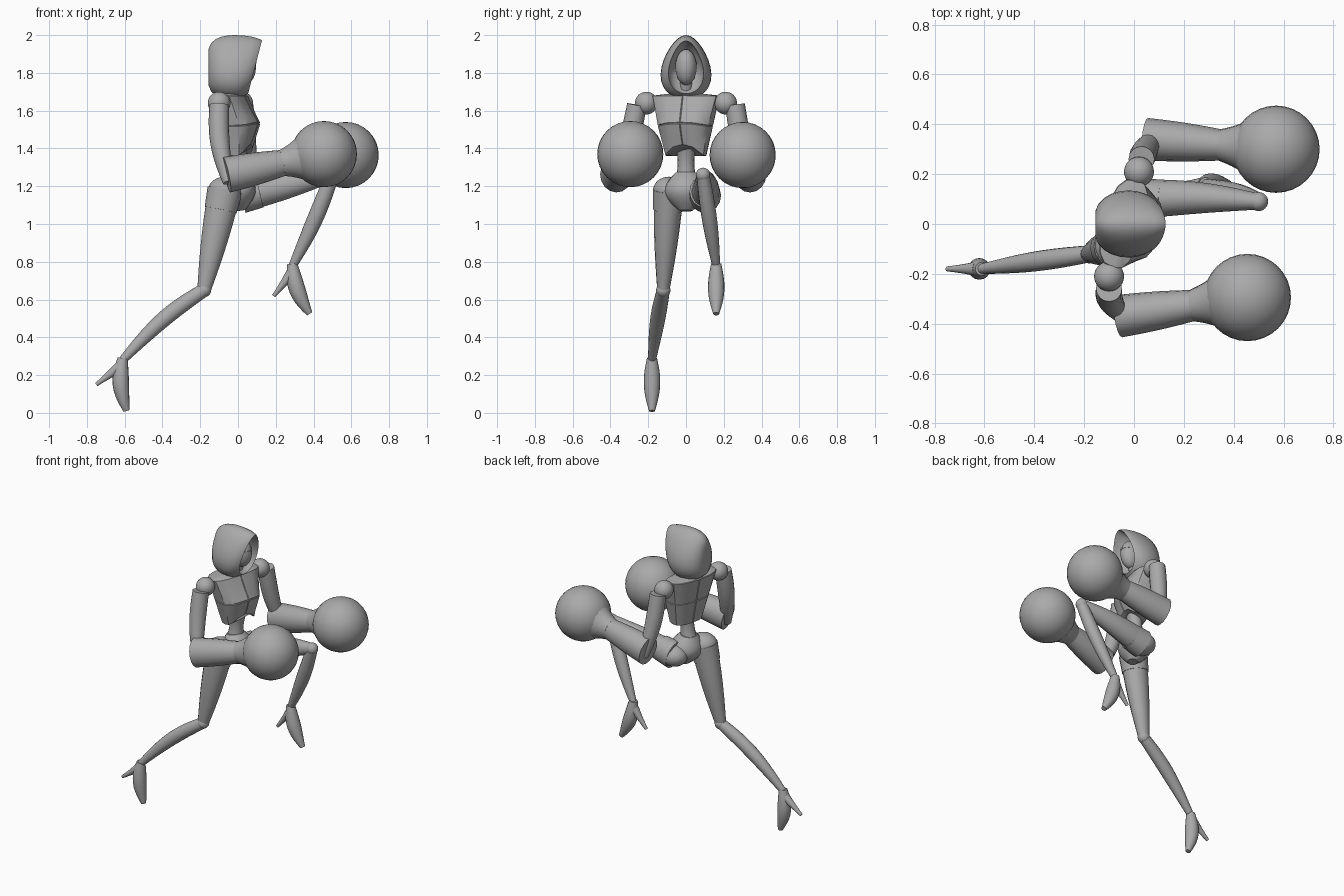
import bpy, bmesh
from math import sin, cos, pi, radians, copysign
from mathutils import Vector, Matrix

default_cube = bpy.data.objects.get("Cube")
if default_cube:
    bpy.data.objects.remove(default_cube, do_unlink=True)

grey = bpy.data.materials.new("plain_grey")
grey.use_nodes = True
grey.diffuse_color = (0.4, 0.4, 0.4, 1)
grey.node_tree.nodes["Principled BSDF"].inputs["Base Color"].default_value = grey.diffuse_color


def finish(name, bm, angle=35):
    """Turn a bmesh into a shaded, coloured object."""
    bmesh.ops.recalc_face_normals(bm, faces=bm.faces[:])
    mesh = bpy.data.meshes.new(name)
    bm.to_mesh(mesh)
    bm.free()
    mesh.materials.append(grey)
    part = bpy.data.objects.new(name, mesh)
    bpy.context.collection.objects.link(part)
    bpy.ops.object.select_all(action='DESELECT')
    part.select_set(True)
    bpy.context.view_layer.objects.active = part
    bpy.ops.object.shade_smooth_by_angle(angle=radians(angle))


def loft(rings):
    """Skin a list of equal rings and cap both ends."""
    bm = bmesh.new()
    loops = [[bm.verts.new(point) for point in ring] for ring in rings]
    count = len(loops[0])
    for lower, upper in zip(loops, loops[1:]):
        for i in range(count):
            j = (i + 1) % count
            bm.faces.new((lower[i], lower[j], upper[j], upper[i]))
    bm.faces.new(loops[0])
    bm.faces.new(loops[-1])
    return bm


def limb(name, start, end, thick, thin, belly=0, bow=(0, 0, 0), flat=1, place=Matrix()):
    """Tapered tube that swells by belly and curves by bow at its middle."""
    start, end, bow = Vector(start), Vector(end), Vector(bow)
    steps, sides = 10, 16
    rings = []
    for k in range(steps + 1):
        t = k / steps
        swell = sin(pi * t)
        centre = start.lerp(end, t) + bow * swell
        radius = thick + (thin - thick) * t + belly * swell
        along = (end - start + bow * pi * cos(pi * t)).normalized()
        across = Vector((0, 1, 0))
        across = (across - along * along.dot(across)).normalized()
        depth = along.cross(across)
        turns = [2 * pi * i / sides for i in range(sides)]
        rings.append([centre + radius * (across * flat * cos(a) + depth * sin(a)) for a in turns])
    bm = loft(rings)
    bm.transform(place)
    finish(name, bm)


def ball(name, centre, radius, stretch=(1, 1, 1)):
    bm = bmesh.new()
    bmesh.ops.create_uvsphere(bm, u_segments=32, v_segments=16, radius=radius)
    bm.transform(Matrix.Translation(centre) @ Matrix.Diagonal((*stretch, 1)))
    finish(name, bm, angle=50)


# Hood: pear-shaped rings from the face cavity, over the rim, to the back
def hood_ring(x, width, height, lean):
    ring = []
    sides = 28
    for i in range(sides):
        a = 2 * pi * i / sides
        rise = height * cos(a)
        side = width * sin(a) * (1 - 0.28 * cos(a))
        ring.append(Vector((x + lean * rise, side, 1.83 + rise)))
    return ring


hood = [hood_ring(0, .05, .08, 0), hood_ring(.03, .08, .12, .1), hood_ring(.09, .09, .14, .26)]
for degrees in range(45, 180, 15):
    a = radians(degrees)
    hood.append(hood_ring(.14 * cos(a) - .02, .13 * sin(a) ** .7, .17 * sin(a) ** .4,
                          .37 * max(0, cos(a))))
finish("hood", loft(hood), angle=40)

# Masked face and neck
ball("face", (.03, 0, 1.83), .1, stretch=(.65, .56, .95))
limb("mask_band", (.03, 0, 1.85), (.03, 0, 1.86), .067, .066, flat=.86)
limb("neck", (-.03, 0, 1.64), (.01, 0, 1.76), .04, .03)


# Chest: rings widen toward the shoulders, with a ridge halfway up the front
def chest_ring(t, scale=1):
    ring = []
    sides = 16
    turn = Matrix.Rotation(radians(-15), 3, 'Z')
    half = .105 + .075 * t
    front = .065 + .06 * (1 - abs(2 * t - 1))
    back = .06 + .025 * t
    for i in range(sides):
        a = 2 * pi * i / sides
        c, s = cos(a), sin(a)
        x = copysign(abs(c) ** .75, c) * (front if c > 0 else back)
        y = copysign(abs(s) ** .75, s) * half
        arch = .06 * (1 - t) ** 2 * max(0, c) ** 3
        level = 1.36 + .32 * t + .02 * (1 - scale)
        ring.append(turn @ Vector((x, y, 0)) * scale + Vector((-.035 * t, 0, level + arch)))
    return ring


chest = loft([chest_ring(k / 8) for k in range(9)] + [chest_ring(1, scale=.4)])
bmesh.ops.recalc_face_normals(chest, faces=chest.faces[:])


# Armour plates parted by shallow seams
def plate_of(face):
    middle = face.calc_center_median()
    return middle.y + .27 * middle.x > 0, middle.z > 1.52


panels = {}
for face in chest.faces:
    if len(face.verts) == 4 and face.calc_center_median().z < 1.68:
        panels.setdefault(plate_of(face), []).append(face)
for panel in panels.values():
    bmesh.ops.inset_region(chest, faces=panel, thickness=.003, depth=.004, use_even_offset=True)
finish("chest", chest, angle=30)

# Waist and pelvis
limb("waist", (0, 0, 1.43), (-.02, 0, 1.22), .06, .06, belly=-.016)
limb("pelvis", (-.02, 0, 1.27), (.01, 0, 1.07), .05, .03, belly=.06, flat=1.15)


# Legs: hip, thigh, knee, shin and a high-heeled foot turned with the ankle
def leg(side, hip, knee, ankle, thigh_bow, shin_bow, foot_turn):
    hip, knee, ankle = Vector(hip), Vector(knee), Vector(ankle)
    ball(side + "_hip", hip, .088, stretch=(1, .95, .8))
    limb(side + "_thigh", hip, knee, .088, .036, belly=.008, bow=thigh_bow, flat=.9)
    limb(side + "_hip_guard", hip, hip.lerp(knee, .2), .093, .086, flat=.92)
    ball(side + "_knee", knee, .038)
    limb(side + "_shin", knee, ankle, .036, .022, belly=.013, bow=shin_bow, flat=.95)
    place = Matrix.Translation(ankle) @ Matrix.Rotation(radians(foot_turn), 4, 'Y')
    limb(side + "_foot", (0, 0, .01), (.02, 0, -.27), .027, .016, belly=.022,
         bow=(-.02, 0, 0), place=place)
    limb(side + "_heel", (-.02, 0, -.04), (-.14, 0, -.13), .03, .01, belly=-.002, place=place)


leg("right", hip=(-.07, -.09, 1.18), knee=(-.18, -.12, .65), ankle=(-.61, -.18, .28),
    thigh_bow=(0, 0, 0), shin_bow=(0, 0, .03), foot_turn=0)
leg("left", hip=(.02, .1, 1.15), knee=(.5, .09, 1.26), ankle=(.29, .16, .78),
    thigh_bow=(0, .01, 0), shin_bow=(.01, 0, 0), foot_turn=-15)


# Arms: shoulder ball, slim upper arm, cupped forearm, cuff and round glove
def arm(side, shoulder, upper, lower, elbow, glove, arm_bow):
    elbow, glove = Vector(elbow), Vector(glove)
    ball(side + "_shoulder", shoulder, .06)
    limb(side + "_upper_arm", upper, lower, .052, .03, belly=.01, bow=arm_bow)
    wrist, cuff = glove.lerp(elbow, .43), glove.lerp(elbow, .22)
    limb(side + "_forearm", elbow, wrist, .095, .07, belly=.004, flat=.9)
    limb(side + "_cuff", wrist, cuff, .07, .12, belly=-.005, flat=.92)
    ball(side + "_glove", glove, .175)


arm("right", shoulder=(-.1, -.21, 1.64), upper=(-.1, -.26, 1.63), lower=(-.05, -.37, 1.22),
    elbow=(-.06, -.37, 1.26), glove=(.455, -.295, 1.37), arm_bow=(-.02, .01, 0))
arm("left", shoulder=(.02, .21, 1.64), upper=(.03, .26, 1.63), lower=(.08, .35, 1.22),
    elbow=(.05, .34, 1.26), glove=(.57, .3, 1.365), arm_bow=(-.01, -.01, 0))
